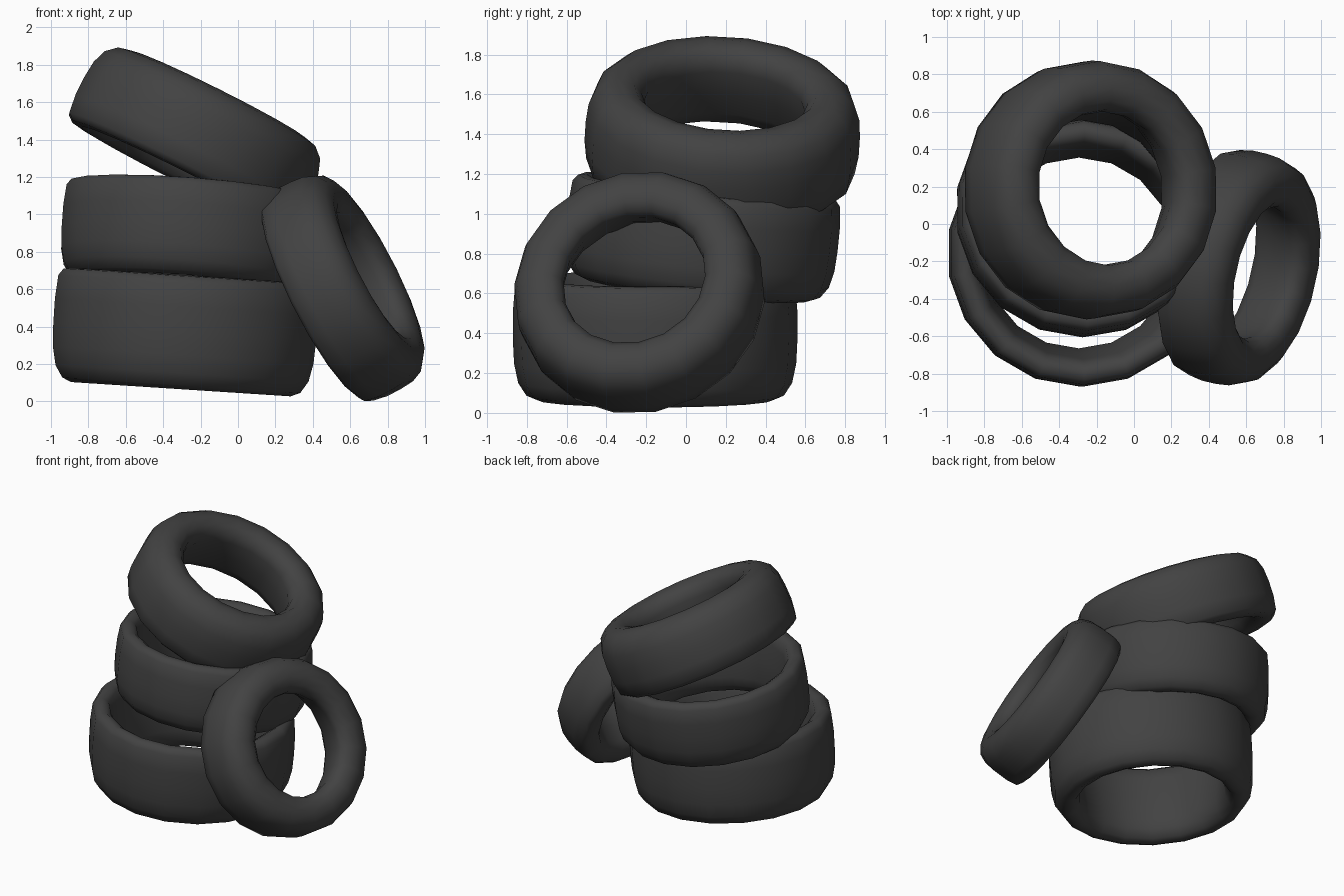
import bpy, bmesh, math
from mathutils import Vector

if "Cube" in bpy.data.objects:
    bpy.data.objects.remove(bpy.data.objects["Cube"])

rubber = bpy.data.materials.new("dark_rubber")
rubber.diffuse_color = (0.055, 0.055, 0.055, 1)
rubber.use_nodes = True
rubber.node_tree.nodes["Principled BSDF"].inputs["Base Color"].default_value = rubber.diffuse_color

SIDES = 18
# Tyre section: (0 = hole, 1 = tread) and (1 = domed side, -1 = flatter, wider-mouthed side)
SECTION = [(1, 0), (0.97, 0.4), (0.87, 0.72), (0.67, 0.93), (0.42, 1.0),
           (0.18, 0.93), (0.03, 0.73), (0.0, 0.48), (0.12, -0.1), (0.28, -0.65),
           (0.4, -0.91), (0.6, -1.0), (0.82, -0.98), (0.95, -0.86), (1.0, -0.45)]


def tyre(name, centre, axis, outer, inner, width, side=1, phase=0):
    """Revolve the section round z, then tilt it onto the given axis.
    side = 1 puts the domed side along the axis, -1 opposite to it."""
    bm = bmesh.new()
    rings = []
    for i in range(SIDES):
        a = 2 * math.pi * i / SIDES + math.pi / 2 + math.radians(phase)
        ring = []
        for t, h in SECTION:
            r = inner + (outer - inner) * t
            ring.append(bm.verts.new((r * math.cos(a), r * math.sin(a),
                                      side * h * width / 2)))
        rings.append(ring)
    n = len(SECTION)
    for i in range(SIDES):
        p, q = rings[i], rings[(i + 1) % SIDES]
        for j in range(n):
            k = (j + 1) % n
            bm.faces.new((p[j], q[j], q[k], p[k])).smooth = True
    bmesh.ops.recalc_face_normals(bm, faces=bm.faces[:])
    me = bpy.data.meshes.new(name)
    bm.to_mesh(me)
    bm.free()
    me.materials.append(rubber)
    ob = bpy.data.objects.new(name, me)
    bpy.context.collection.objects.link(ob)
    ob.location = centre
    ob.rotation_mode = 'QUATERNION'
    ob.rotation_quaternion = Vector((0, 0, 1)).rotation_difference(Vector(axis).normalized())
    return ob


# Stack of three tyres
tyre("bottom_tyre", (-0.285, -0.155, 0.37), (0.065, 0.0, 1), 0.715, 0.51, 0.61, -1)
tyre("middle_tyre", (-0.27, 0.08, 0.88), (0.075, 0.10, 1), 0.685, 0.49, 0.52, -1)
tyre("top_tyre", (-0.215, 0.185, 1.425), (0.5, 0.065, 1), 0.69, 0.41, 0.48)
# Tyre leaning against the stack
tyre("leaning_tyre", (0.575, -0.24, 0.62), (0.87, -0.2, 0.45), 0.63, 0.365, 0.385, 1, 8)
